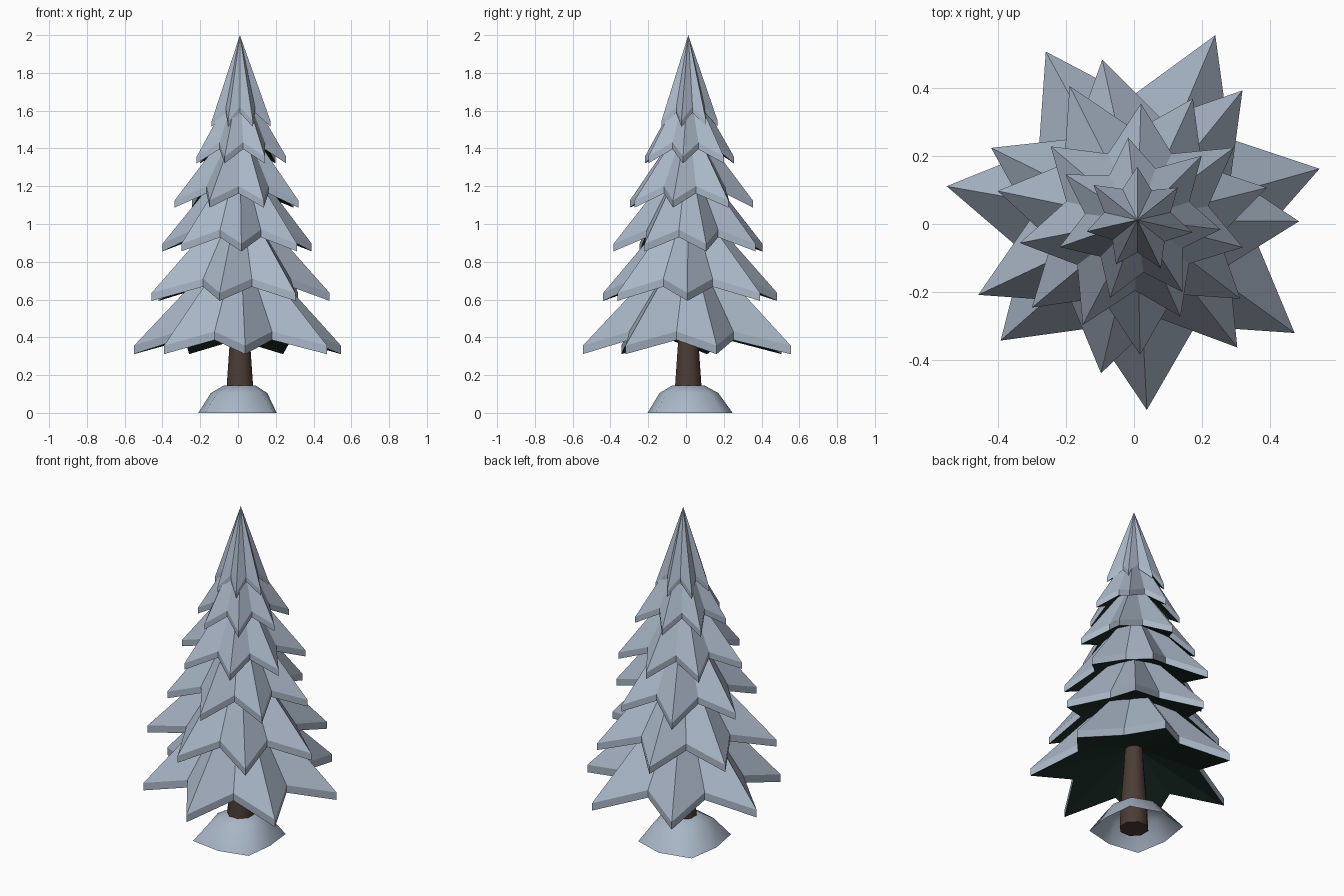
import bpy, bmesh, math

if "Cube" in bpy.data.objects:
    bpy.data.objects.remove(bpy.data.objects["Cube"])

CENTRE = (0.01, 0.012)
SIDES = 7


def material(name, color):
    m = bpy.data.materials.new(name)
    m.diffuse_color = (*color, 1)
    m.use_nodes = True
    m.node_tree.nodes["Principled BSDF"].inputs["Base Color"].default_value = m.diffuse_color
    return m


snow = material("snow", (0.40, 0.47, 0.57))
green = material("needles", (0.012, 0.03, 0.022))
bark = material("bark", (0.07, 0.045, 0.035))


def finish(bm, name, mats, smooth=False):
    me = bpy.data.meshes.new(name)
    bm.normal_update()
    for f in bm.faces:
        f.smooth = smooth and len(f.verts) == 4
    bm.to_mesh(me)
    bm.free()
    for m in mats:
        me.materials.append(m)
    ob = bpy.data.objects.new(name, me)
    bpy.context.collection.objects.link(ob)


def polar(r, deg, z):
    a = math.radians(deg)
    return (CENTRE[0] + r * math.cos(a), CENTRE[1] + r * math.sin(a), z)


def branch_tier(name, phase, radii, tip_z, apex_z, thick):
    """Star-shaped cone: snowy top and rim, shallow green underside."""
    bm = bmesh.new()
    step = 360 / SIDES
    top, low = [], []
    for i in range(SIDES):
        valley = 0.315 * (radii[i] + radii[(i + 1) % SIDES])
        for r, deg, z in ((radii[i], phase + i * step, tip_z),
                          (valley, phase + (i + 0.5) * step, tip_z + 0.075)):
            top.append(bm.verts.new(polar(r, deg, z)))
            low.append(bm.verts.new(polar(r, deg, z - thick)))
    apex = bm.verts.new(polar(0, 0, apex_z))
    under = bm.verts.new(polar(0, 0, tip_z + 0.16))
    n = len(top)
    for i in range(n):
        j = (i + 1) % n
        bm.faces.new((top[i], top[j], apex))
        bm.faces.new((low[i], low[j], top[j], top[i]))
        bm.faces.new((low[j], low[i], under)).material_index = 1
    finish(bm, name, (snow, green))


def rings(name, sections, mat, cap):
    """Loft through rings, each given as a list of points."""
    bm = bmesh.new()
    loops = [[bm.verts.new(p) for p in s] for s in sections]
    n = len(loops[0])
    for a, b in zip(loops, loops[1:]):
        for i in range(n):
            j = (i + 1) % n
            bm.faces.new((a[i], a[j], b[j], b[i]))
    if cap:
        bm.faces.new(loops[0][::-1])
        bm.faces.new(loops[-1])
    finish(bm, name, (mat,), True)


# Branch tiers: phase angle, tip radii, tip height, apex height, rim thickness
tiers = [
    (15.7, (.556, .589, .563, .569, .536, .559, .569), .356, .95, .045),
    (-0.5, (.475, .490, .482, .479, .517, .463, .476), .635, 1.17, .042),
    (14.0, (.392, .392, .441, .419, .403, .396, .381), .895, 1.40, .040),
    (-14.6, (.320, .354, .342, .334, .352, .348, .311), 1.125, 1.58, .038),
    (-6.5, (.246, .267, .243, .250, .242, .243, .250), 1.357, 1.78, .036),
    (-12.8, (.166, .152, .156, .165, .153, .145, .158), 1.545, 2.0, .030),
]
for k, t in enumerate(tiers):
    branch_tier(f"branch_tier_{k + 1}", *t)

# Trunk
rings("trunk", [[polar(r, i * 45 + 22.5, z) for i in range(8)]
                for r, z in ((.082, 0.0), (.075, .15), (.058, .38), (.045, .60))], bark, True)

# Snow mound: open shell around the trunk foot with a lobed edge
edge = (.195, .25, .235, .27, .22, .265, .215, .245)
rings("snow_mound", [[polar(r * (1 + w * (e / .215 - 1)), i * 45, z)
                      for i, e in enumerate(edge)]
                     for r, w, z in ((.215, 1, 0), (.152, .5, .105),
                                     (.085, .2, .145), (.06, 0, .147))], snow, False)
